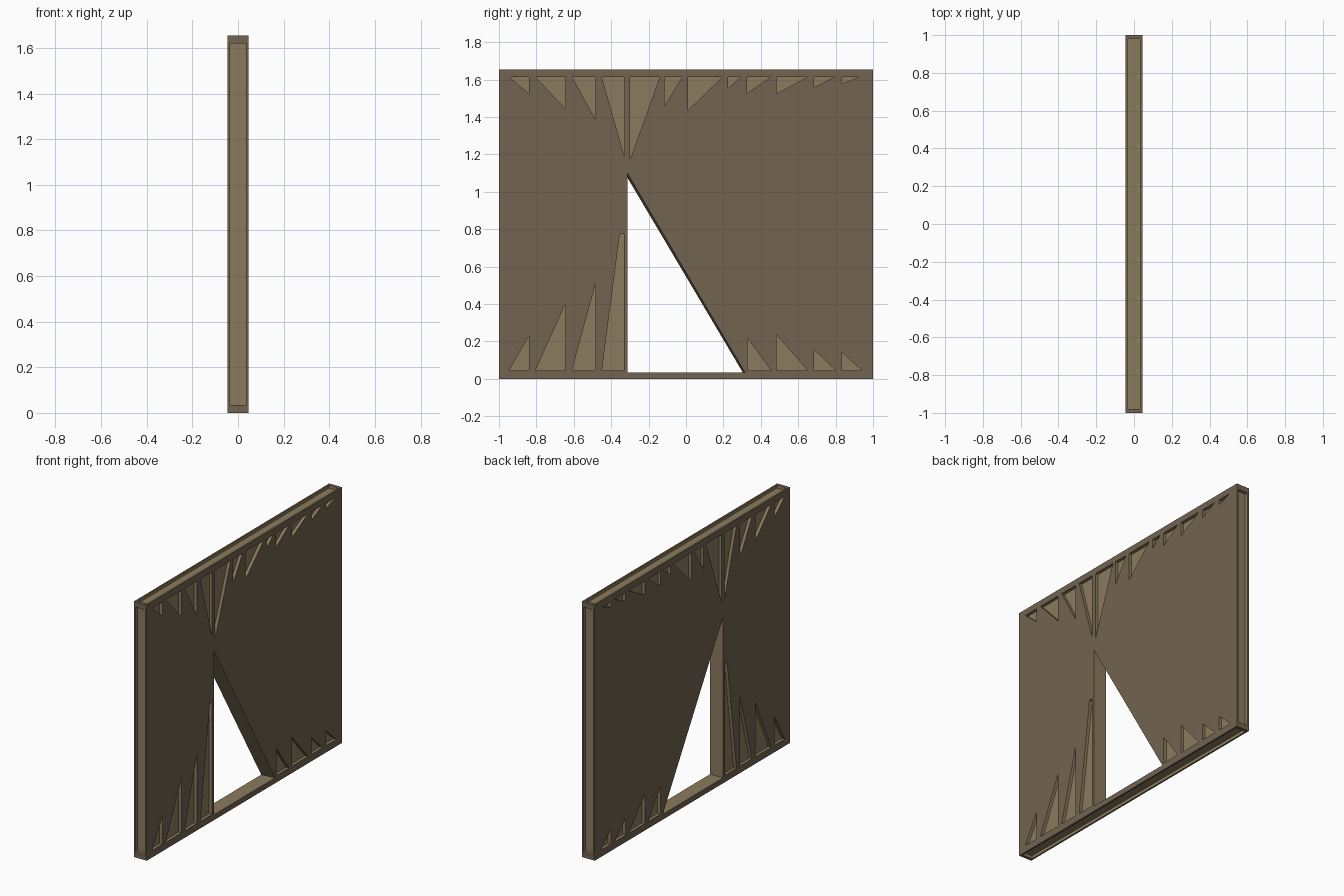
import bpy, bmesh

if "Cube" in bpy.data.objects:
    bpy.data.objects.remove(bpy.data.objects["Cube"])

T, H = 0.046, 1.655      # half thickness, height
D = 0.02                 # recess depth


def material(name, color):
    m = bpy.data.materials.new(name)
    m.diffuse_color = (*color, 1)
    m.use_nodes = True
    m.node_tree.nodes["Principled BSDF"].inputs["Base Color"].default_value = m.diffuse_color
    return m


MATS = [material("wall_brown", (0.17, 0.127, 0.08)),
        material("recess_tan", (0.26, 0.198, 0.112))]


def prism(bm, near, far, x0, x1, mat=0):
    """Solid between outline near (at x0) and far (at x1), points are (y, z)."""
    a = [bm.verts.new((x0, y, z)) for y, z in near]
    b = [bm.verts.new((x1, y, z)) for y, z in far]
    n = len(a)
    faces = [bm.faces.new(a), bm.faces.new(b)]
    faces += [bm.faces.new((a[i], a[(i + 1) % n], b[(i + 1) % n], b[i])) for i in range(n)]
    for f in faces:
        f.material_index = mat


def rect(y0, y1, z0, z1):
    return [(y0, z0), (y1, z0), (y1, z1), (y0, z1)]


def make_object(name, bm):
    bmesh.ops.recalc_face_normals(bm, faces=bm.faces)
    me = bpy.data.meshes.new(name)
    bm.to_mesh(me)
    bm.free()
    for m in MATS:
        me.materials.append(m)
    ob = bpy.data.objects.new(name, me)
    bpy.context.collection.objects.link(ob)
    return ob


# Wall slab
bm = bmesh.new()
outline = rect(-1, 1, 0, H)
prism(bm, outline, outline, -T, T)
wall = make_object("wall_panel", bm)

# Triangular pockets: left y, right y, tip z, tip side (-1 left, 1 right)
top_teeth = [(-.945, -.84, 1.525, 1), (-.805, -.645, 1.445, 1), (-.61, -.485, 1.39, 1),
             (-.45, -.33, 1.19, 1), (-.30, -.14, 1.17, -1), (-.115, -.02, 1.46, -1),
             (.01, .195, 1.435, -1), (.225, .295, 1.555, -1), (.325, .455, 1.525, -1),
             (.485, .65, 1.525, -1), (.685, .795, 1.56, -1), (.835, .93, 1.58, -1)]
bottom_teeth = [(-.945, -.84, .23, 1), (-.805, -.645, .40, 1), (-.61, -.485, .505, 1),
                (.328, .455, .22, -1), (.485, .65, .235, -1), (.685, .80, .155, -1),
                (.835, .94, .14, -1)]
pockets = [[(l, base), (r, base), (r if s > 0 else l, tip)]
           for base, rows in ((1.615, top_teeth), (.045, bottom_teeth))
           for l, r, tip, s in rows]
pockets.append([(-.45, .045), (-.332, .045), (-.332, .775), (-.354, .775)])

cut = bmesh.new()
for side in (-1, 1):
    for p in pockets:
        prism(cut, p, p, side * (T - D), side * (T + .05), 1)

# Shallow channels along the four narrow edges
for r in (rect(-.98, .98, H - D, H + .1), rect(-.98, .98, -.1, D),
          rect(-1.1, -1 + D, .035, H - .035), rect(1 - D, 1.1, .035, H - .035)):
    prism(cut, r, r, -.035, .035, 1)

# Slightly flared triangular doorway
prism(cut, [(-.313, .035), (.303, .035), (-.313, 1.075)],
      [(-.313, .035), (.315, .035), (-.313, 1.10)], -T - .001, T + .001, 1)
cutter = make_object("recess_cutter", cut)
cutter.hide_render = True

# Carve everything out of the slab
mod = wall.modifiers.new("carve", 'BOOLEAN')
mod.operation = 'DIFFERENCE'
mod.solver = 'EXACT'
mod.object = cutter
bpy.context.view_layer.objects.active = wall
wall.select_set(True)
bpy.ops.object.modifier_apply(modifier="carve")
bpy.data.objects.remove(cutter)
